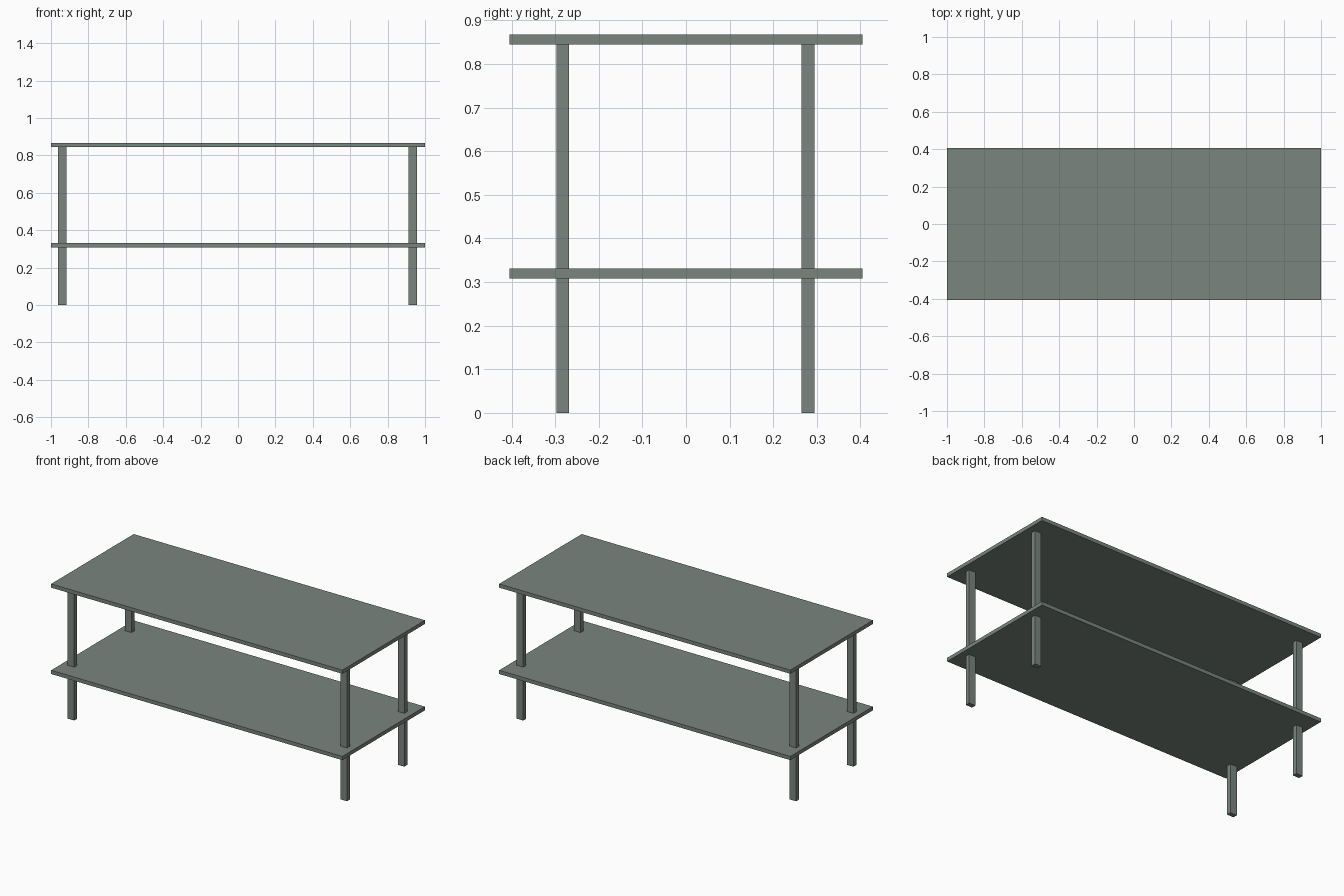
import bpy

if "Cube" in bpy.data.objects:
    bpy.data.objects.remove(bpy.data.objects["Cube"])

# single grey-green paint
paint = bpy.data.materials.new("grey_green")
paint.diffuse_color = (0.195, 0.235, 0.209, 1)
paint.use_nodes = True
paint.node_tree.nodes["Principled BSDF"].inputs["Base Color"].default_value = paint.diffuse_color


def box(name, x0, x1, y0, y1, z0, z1):
    bpy.ops.mesh.primitive_cube_add(
        size=1, location=((x0 + x1) / 2, (y0 + y1) / 2, (z0 + z1) / 2))
    ob = bpy.context.object
    ob.name = name
    ob.scale = (x1 - x0, y1 - y0, z1 - z0)
    bpy.ops.object.transform_apply(location=False, rotation=False, scale=True)
    ob.data.materials.append(paint)
    return ob


# table top and lower shelf
for name, z0, z1 in (("table_top", 0.844, 0.867), ("lower_shelf", 0.308, 0.331)):
    box(name, -1, 1, -0.405, 0.405, z0, z1)

# four flat legs running through the shelf up to the top
for side, x0, x1 in (("left", -0.962, -0.917), ("right", 0.912, 0.957)):
    for end, y0, y1 in (("front", -0.297, -0.268), ("back", 0.265, 0.294)):
        box(f"{end}_{side}_leg", x0, x1, y0, y1, 0, 0.844)
